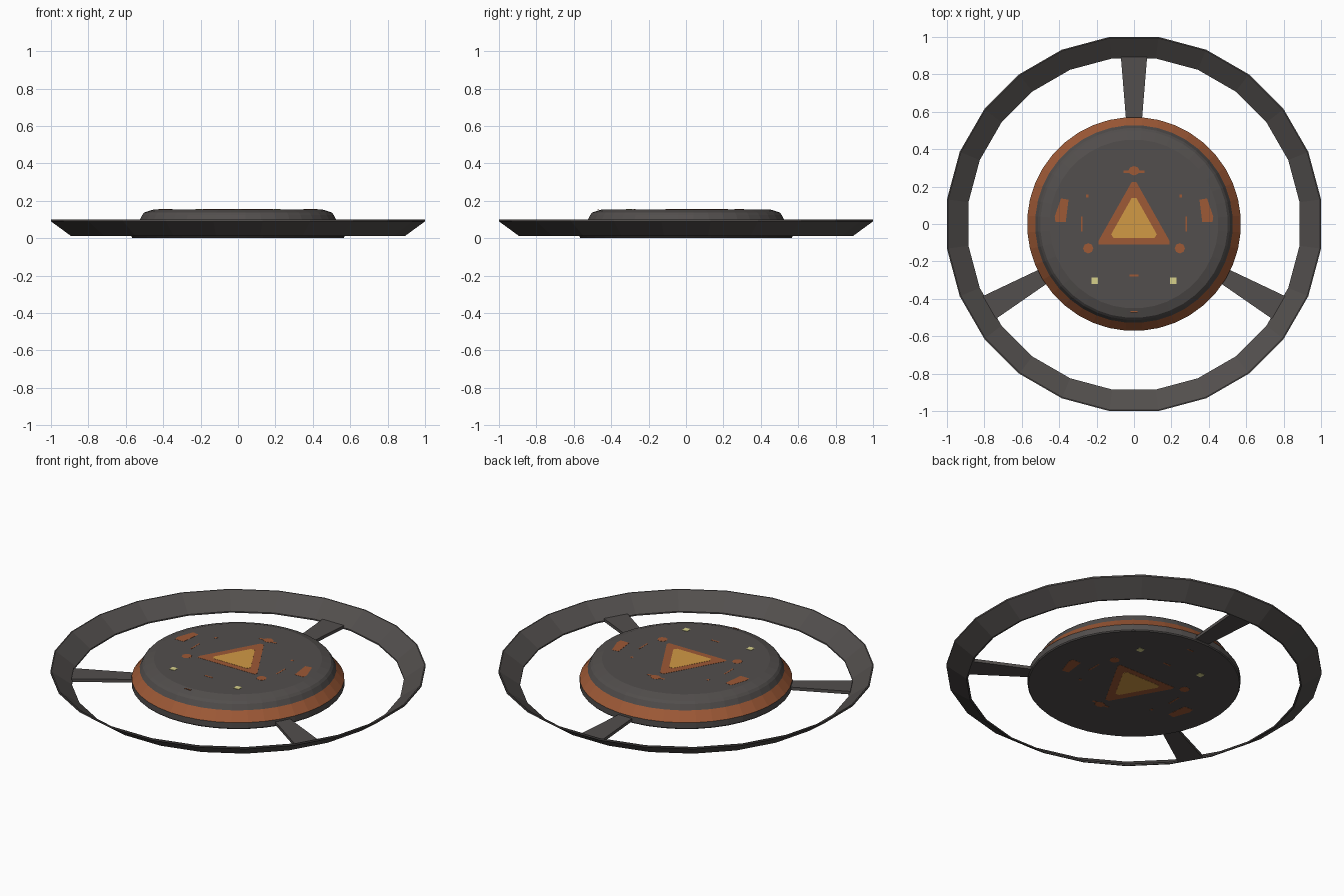
import bpy, bmesh, math
from mathutils import Matrix

cube = bpy.data.objects.get("Cube")
if cube:
    bpy.data.objects.remove(cube)


def material(name, rgb):
    m = bpy.data.materials.new(name)
    m.use_nodes = True
    m.diffuse_color = (*rgb, 1)
    m.node_tree.nodes["Principled BSDF"].inputs["Base Color"].default_value = (*rgb, 1)
    return m


GREY = material("dark grey metal", (0.085, 0.077, 0.074))
ORANGE = material("burnt orange", (0.34, 0.1, 0.037))
YELLOW = material("amber", (0.64, 0.32, 0.06))
PALE = material("pale yellow", (0.68, 0.64, 0.26))


def finish(name, bm, *mats):
    bmesh.ops.recalc_face_normals(bm, faces=bm.faces)
    mesh = bpy.data.meshes.new(name)
    bm.to_mesh(mesh)
    bm.free()
    for m in mats:
        mesh.materials.append(m)
    ob = bpy.data.objects.new(name, mesh)
    bpy.context.collection.objects.link(ob)
    return ob


def lathe(bm, profile, sides, closed):
    """Spin a (radius, height) profile; radii are measured to the flats."""
    rings = []
    for r, z in profile:
        r /= math.cos(math.pi / sides)
        angles = [math.tau * (i + 0.5) / sides for i in range(sides)]
        rings.append([bm.verts.new((r * math.cos(a), r * math.sin(a), z)) for a in angles])
    pairs = list(zip(rings, rings[1:]))
    if closed:
        pairs.append((rings[-1], rings[0]))
    else:
        bm.faces.new(rings[0])
        bm.faces.new(rings[-1])
    for a, b in pairs:
        for i in range(sides):
            j = (i + 1) % sides
            bm.faces.new((a[i], a[j], b[j], b[i]))


def prism(bm, outline, z0, z1):
    low = [bm.verts.new((x, y, z0)) for x, y in outline]
    high = [bm.verts.new((x, y, z1)) for x, y in outline]
    bm.faces.new(low)
    bm.faces.new(high)
    for i in range(len(outline)):
        j = (i + 1) % len(outline)
        bm.faces.new((low[i], low[j], high[j], high[i]))


# Outer ring: thin flared shell with a small lip
bm = bmesh.new()
lathe(bm, [(0.885, 0.012), (0.893, 0.012), (1.0, 0.09), (1.0, 0.099),
           (0.994, 0.099), (0.885, 0.02)], 24, True)
finish("outer_ring", bm, GREY)

# Central hull: the sloped band is orange
bm = bmesh.new()
lathe(bm, [(0.565, 0.002), (0.57, 0.008), (0.57, 0.042), (0.527, 0.095), (0.512, 0.125),
           (0.5, 0.138), (0.45, 0.154)], 40, False)
for f in bm.faces:
    if 0.05 < f.calc_center_median().z < 0.09:
        f.material_index = 1
finish("hull", bm, GREY, ORANGE)

# Three tapered spokes
for name, turn in (("back_spoke", 0), ("right_spoke", 120), ("left_spoke", 240)):
    bm = bmesh.new()
    prism(bm, [(-0.038, 0.5), (0.038, 0.5), (0.07, 0.892), (-0.07, 0.892)], 0.012, 0.03)
    bm.transform(Matrix.Rotation(math.radians(turn), 4, "Z"))
    finish(name, bm, GREY)


def box(x, y, w, h):
    return [(x - w / 2, y - h / 2), (x + w / 2, y - h / 2),
            (x + w / 2, y + h / 2), (x - w / 2, y + h / 2)]


def blob(x, y, w, h):
    return [(x + w / 2 * math.cos(a * math.tau / 8), y + h / 2 * math.sin(a * math.tau / 8))
            for a in range(8)]


def both(outline):
    return [outline, [(-x, y) for x, y in outline]]


# Painted markings, as outlines in the plane of the hull
triangle = [(-0.19, -0.11), (0.19, -0.11), (0.19, -0.09), (0.012, 0.225),
            (-0.012, 0.225), (-0.19, -0.09)]
core = [(-0.11, -0.075), (0.11, -0.075), (0.122, -0.055), (0.012, 0.14),
        (-0.012, 0.14), (-0.122, -0.055)]
bar = [(0.365, 0.01), (0.42, 0.01), (0.424, 0.04), (0.39, 0.137), (0.35, 0.13)]
marks = [triangle, blob(0, 0.285, 0.06, 0.05), box(0, 0.28, 0.11, 0.012),
         box(0, -0.275, 0.05, 0.01), box(0, -0.47, 0.04, 0.008)]
marks += both(bar) + both(blob(0.245, -0.13, 0.055, 0.055))
marks += both(box(0.28, 0, 0.008, 0.08)) + both(box(0.25, 0.15, 0.015, 0.015))
lamps = both(box(0.21, -0.303, 0.033, 0.033))

# Markings on top, and reversed front to back underneath
for side, face, out, flip in (("top", 0.154, 1, 1), ("bottom", 0.002, -1, -1)):
    for name, outlines, mat, thick in (("markings", marks, ORANGE, 0.001),
                                       ("emblem_core", [core], YELLOW, 0.002),
                                       ("lamps", lamps, PALE, 0.002)):
        bm = bmesh.new()
        for n, outline in enumerate(outlines):
            # tiny steps keep overlapping plates apart
            height = face + out * (thick - n * 0.00002)
            prism(bm, [(x, y * flip) for x, y in outline], face - out * 0.001, height)
        finish(side + "_" + name, bm, mat)
